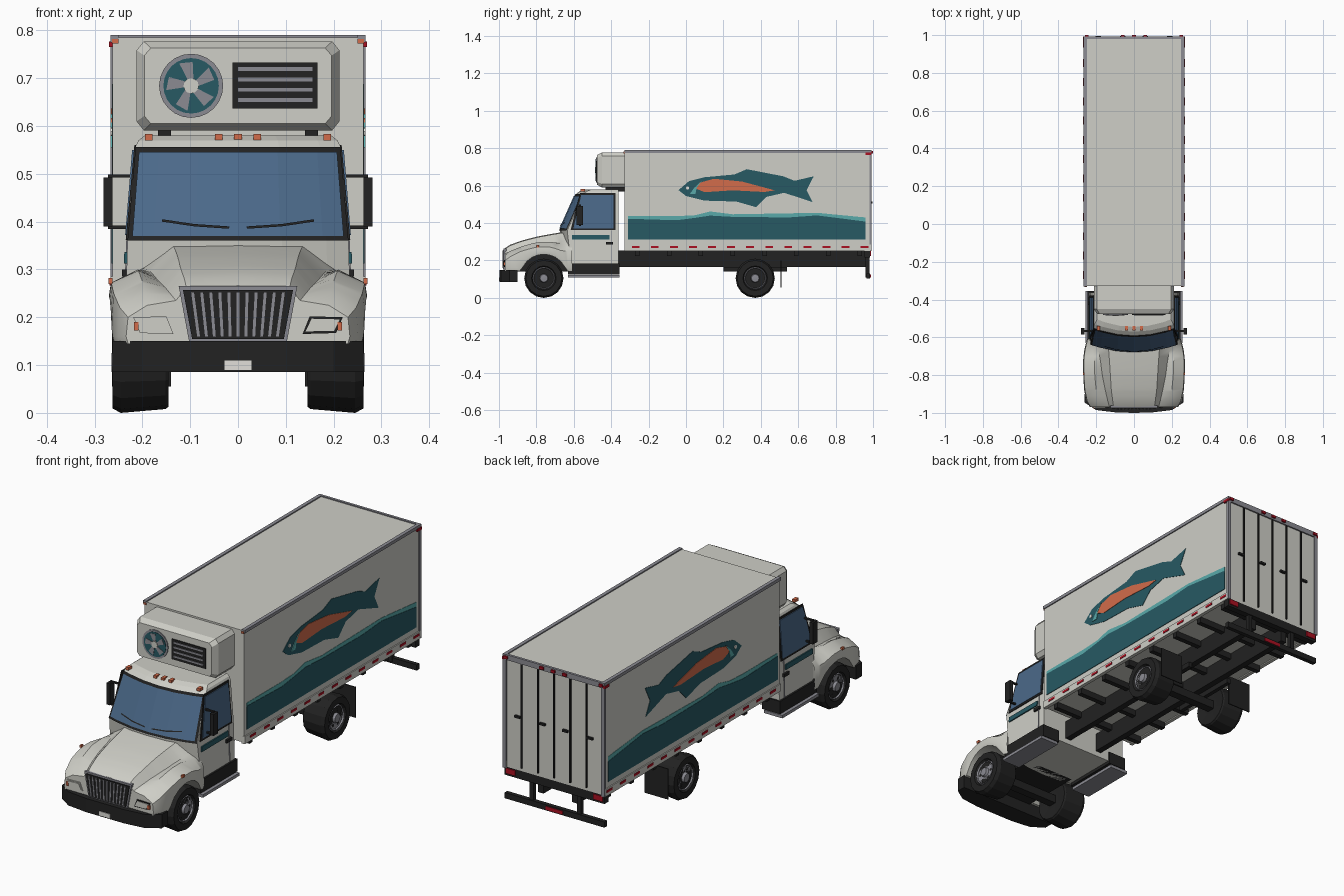
import bpy, bmesh, math
from mathutils import Vector

if "Cube" in bpy.data.objects:
    bpy.data.objects.remove(bpy.data.objects["Cube"])

def material(name, r, g, b):
    m = bpy.data.materials.new(name)
    m.use_nodes = True
    m.diffuse_color = (r, g, b, 1)
    m.node_tree.nodes["Principled BSDF"].inputs["Base Color"].default_value = (r, g, b, 1)
    return m

WHITE = material("body off white", .62, .62, .57)
BLACK = material("black", .016, .016, .016)
GREY = material("metal grey", .26, .26, .29)
TEAL = material("dark teal", .02, .1, .125)
AQUA = material("light teal", .1, .4, .4)
ORANGE = material("orange", .65, .15, .07)
RED = material("red", .4, .005, .015)
GLASS = material("blue glass", .07, .14, .25)
PLATE = material("pale plate", .75, .74, .7)

def finish(name, bm, mat, smooth=None, toward=None):
    bmesh.ops.recalc_face_normals(bm, faces=bm.faces)
    if toward:
        bm.normal_update()
        if sum((f.normal * f.calc_area() for f in bm.faces), Vector()).dot(Vector(toward)) < 0:
            bmesh.ops.reverse_faces(bm, faces=bm.faces)
    me = bpy.data.meshes.new(name)
    bm.to_mesh(me)
    bm.free()
    me.materials.append(mat)
    if smooth:
        me.shade_smooth()
        me.set_sharp_from_angle(angle=math.radians(smooth))
    ob = bpy.data.objects.new(name, me)
    bpy.context.collection.objects.link(ob)
    return ob

def loft(name, rows, mat, closed=False, caps=False, **kw):
    bm = bmesh.new()
    vs = [[bm.verts.new(p) for p in row] for row in rows]
    n = len(rows[0])
    for a, b in zip(vs, vs[1:]):
        for i in range(n if closed else n - 1):
            j = (i + 1) % n
            bm.faces.new((a[i], a[j], b[j], b[i]))
    if caps:
        bm.faces.new(vs[0])
        bm.faces.new(vs[-1])
    return finish(name, bm, mat, **kw)

def prism(name, pts, d0, d1, place, mat):
    return loft(name, [[place(u, v, d) for u, v in pts] for d in (d0, d1)], mat, True, True)

def box(name, mat, x0, x1, y0, y1, z0, z1, bevel=0):
    ob = prism(name, [(x0, y0), (x1, y0), (x1, y1), (x0, y1)], z0, z1, lambda u, v, d: (u, v, d), mat)
    if bevel:
        mod = ob.modifiers.new("bevel", "BEVEL")
        mod.width, mod.segments = bevel, 1
    return ob

def boxes(name, mat, x0, x1, *rest):
    for s, side in ((1, "left "), (-1, "right ")):
        box(side + name, mat, *sorted((s * x0, s * x1)), *rest)

def front(u, v, d):
    return (u, d, v)

def sides(name, pts, d0, d1, mat, base=lambda z: 0):
    for s, side in ((1, "left "), (-1, "right ")):
        prism(side + name, pts, d0, d1, lambda u, v, d: (s * (d + base(v)), u, v), mat)

def rect(a, b, c, d):
    return [(a, c), (b, c), (b, d), (a, d)]

def circle(r, n, cx=0, cy=0):
    return [(cx + r * math.cos(math.tau * i / n), cy + r * math.sin(math.tau * i / n)) for i in range(n)]

def lerp(table, t):
    for (a, *p), (b, *q) in zip(table, table[1:]):
        if t <= b:
            k = max(0, (t - a) / (b - a))
            return [m + (n - m) * k for m, n in zip(p, q)]
    return table[-1][1:]

# Cargo box with rails and rear frame
box("cargo_box", WHITE, -.262, .262, -.328, .985, .255, .785)
boxes("top_rail", GREY, .25, .267, -.33, .99, .775, .79)
boxes("bottom_rail", WHITE, .25, .267, -.33, .99, .25, .285)
boxes("rear_post", GREY, .25, .267, .98, .992, .25, .79)
box("rear_header", GREY, -.267, .267, .98, .992, .765, .79)
for x in (-.17, -.085, 0, .085, .17):
    box("door_rod", BLACK, x - .003, x + .003, .985, .992, .27, .765)
for x in (-.19, -.06, .06, .19):
    box("door_handle", BLACK, x - .014, x + .014, .985, .996, .505, .515)
for i in range(13):
    y = -.29 + i * .102
    sides("reflector", rect(y, y + .042, .266, .277), .266, .269, RED)

# Painted side panels: waves and fish
crest = [(-.31, .437), (-.05, .437), (.05, .442), (.13, .462), (.25, .447), (.55, .452), (.7, .455), (.96, .43)]
sides("wave_crest", [(.96, .4), (-.31, .4)] + crest, .26, .2635, AQUA)
sides("wave", [(.96, .312), (-.31, .312)] + [(y, z - .014 - .008 * (i % 2)) for i, (y, z) in enumerate(crest)], .26, .265, TEAL)
fish = [(-.04, .576), (.016, .624), (.1, .645), (.26, .66), (.325, .688), (.52, .65), (.58, .626), (.683, .65),
        (.645, .576), (.677, .512), (.525, .562), (.43, .54), (.375, .485), (.27, .515), (.1, .52), (0, .545)]
sides("fish_body", fish, .26, .264, TEAL)
sides("fish_stripe", [(.05, .585), (.07, .615), (.15, .637), (.3, .622), (.475, .575), (.42, .566), (.25, .575), (.1, .565)], .26, .266, ORANGE)
sides("fish_gill", [(.02, .555), (.045, .59), (.085, .625), (.058, .59), (.05, .555)], .26, .267, AQUA)
sides("fish_eye", circle(.009, 8, .008, .588), .26, .267, PLATE)

# Refrigeration unit with fan and vent
rows = [[(x * w, y, .684 + z * h) for x, z in ((-1, -.8), (-.93, -1), (.93, -1), (1, -.8), (1, .8), (.93, 1), (-.93, 1), (-1, .8))]
        for y, w, h in ((-.328, .212, .093), (-.45, .212, .093), (-.477, .196, .079))]
loft("cooling_unit", rows, WHITE, True, True)
boxes("unit_mount", BLACK, .14, .167, -.43, -.33, .57, .6)
fx, fz = -.098, .684
prism("fan_ring", circle(.067, 24, fx, fz), -.476, -.481, front, GREY)
prism("fan_disc", circle(.058, 24, fx, fz), -.476, -.483, front, TEAL)
for i in range(5):
    a = math.tau * i / 5 + .35
    prism("fan_blade", [(fx + r * math.cos(a + t), fz + r * math.sin(a + t))
                        for r, t in ((.014, -.4), (.05, -.1), (.053, .45), (.014, .5))], -.48, -.485, front, GREY)
prism("fan_hub", circle(.016, 12, fx, fz), -.48, -.487, front, WHITE)
prism("vent", rect(-.011, .166, .637, .733), -.476, -.481, front, BLACK)
for i in range(4):
    z = .654 + i * .0217
    prism("vent_slat", rect(0, .156, z - .004, z + .004), -.48, -.484, front, GREY)

# Cab shell: half width and front edge by height
CAB = [(.14, .238, -.65), (.36, .231, -.675), (.555, .215, -.588), (.57, .208, -.57), (.58, .195, -.545)]
SPAN = (-1, -.8, -.4, 0, .4, .8, 1)

def cab_front(u, z, d=0):
    w, y = lerp(CAB, z)
    return (u * w, y + .04 * u * u - d, z)

def cab_width(z):
    return lerp(CAB, z)[0]

rows = [[cab_front(u, z) for u in SPAN] + [(w, -.362, z), (-w, -.362, z)] for z, w, y in CAB]
loft("cab", rows, WHITE, True, True)
for name, z0, z1, k, d, mat in (("windshield_seal", .36, .556, 1, .004, BLACK), ("windshield", .37, .546, .96, .007, GLASS)):
    loft(name, [[cab_front(u * k, z, d) for u in SPAN] for z in (z0, z1)], mat, toward=(0, -1, 0))
for s in (-1, 1):
    loft("wiper", [[cab_front(s * u, z + dz, .011) for u, z in ((.08, .385), (.4, .39), (.7, .4))] for dz in (0, .005)],
         BLACK, toward=(0, -1, 0))

# Cab sides
sides("window_seal", [(-.617, .362), (-.378, .362), (-.378, .56), (-.567, .56)], 0, .004, BLACK, cab_width)
sides("side_window", [(-.602, .372), (-.388, .372), (-.388, .55), (-.56, .55)], 0, .006, GLASS, cab_width)
sides("door_stripe", rect(-.61, -.41, .312, .336), 0, .006, TEAL, cab_width)
sides("door_seam", rect(-.402, -.398, .18, .36), 0, .003, GREY, cab_width)
boxes("door_handle", BLACK, .225, .243, -.428, -.39, .285, .3)
boxes("mirror", BLACK, .262, .281, -.585, -.55, .39, .492)
for z in (.385, .492):
    boxes("mirror_arm", BLACK, .21, .272, -.572, -.562, z, z + .007)
for x in (-.187, -.04, 0, .04, .187):
    box("roof_marker", ORANGE, x - .008, x + .008, -.565, -.54, .57, .583)
boxes("corner_marker", ORANGE, .25, .263, -.333, -.327, .772, .782)
boxes("rear_side_marker", RED, .26, .27, .96, .993, .765, .777)

# Hood and fenders in one skin; lower edge follows the wheel arch
HOOD = [(-.968, .108, .262, .13, .235, .19, .225, .23, .2),
        (-.94, .112, .28, .138, .245, .195, .25, .247, .22),
        (-.88, .12, .302, .152, .262, .2, .275, .26, .25),
        (-.8, .125, .323, .168, .278, .208, .297, .265, .272),
        (-.72, .13, .338, .178, .29, .21, .3, .266, .272),
        (-.66, .135, .348, .19, .302, .22, .288, .258, .25),
        (-.61, .14, .354, .2, .31, .228, .28, .245, .25)]
rows = []
for y in (-.968, -.94, -.91, -.888, -.875, -.85, -.82, -.79, -.76, -.73, -.7, -.67, -.645, -.632, -.61):
    a, b, c, d, e, f, g, h = lerp(HOOD, y)
    low = max(.145, .105 + math.sqrt(max(0, .128 ** 2 - (y + .76) ** 2)))
    half = [(a, b), (c, d), (e, f), (g, h), (g + .004, min(low + .015, h)), (g, low), (.14, low)]
    rows.append([(-x, y, z) for x, z in reversed(half)] + [(0, y, b + .004)] + [(x, y, z) for x, z in half])
loft("hood", rows, WHITE, smooth=35, toward=(0, 0, 1))
prism("nose_panel", [(x, z) for x, y, z in rows[0]], -.968, -.955, front, WHITE)
box("engine_bay", BLACK, -.13, .13, -.95, -.6, .14, .24)
boxes("fender_marker", ORANGE, .262, .271, -.8, -.785, .27, .282)

# Grille, lamps and bumper
prism("grille_frame", [(-.102, .148), (.102, .148), (.124, .265), (-.124, .265)], -.96, -.975, front, GREY)
prism("grille", [(-.096, .155), (.096, .155), (.115, .257), (-.115, .257)], -.97, -.979, front, BLACK)
for i in range(-5, 6):
    prism("grille_bar", [(i * .0165 - .003, .16), (i * .0165 + .003, .16), (i * .019 + .003, .252), (i * .019 - .003, .252)],
          -.975, -.982, front, GREY)
LAMP = [(.135, .165), (.205, .167), (.219, .2), (.15, .202)]
for s, mat in ((-1, WHITE), (1, BLACK)):
    place = lambda u, v, d: (s * u, d, v)
    prism("lamp_frame", LAMP, -.96, -.972, place, mat)
    prism("lamp_lens", [(.177 + (x - .177) * .85, .184 + (z - .184) * .72) for x, z in LAMP], -.97, -.975, place, WHITE)
    prism("turn_lamp", rect(.208, .218, .172, .19), -.95, -.977, place, ORANGE)
bumper = [(-.262, -.9), (-.262, -.945), (-.2, -.985), (-.1, -.997), (.1, -.997), (.2, -.985), (.262, -.945), (.262, -.9)]
prism("front_bumper", bumper, .085, .15, lambda u, v, d: (u, v, d), BLACK)
prism("number_plate", rect(-.028, .028, .09, .11), -.995, -1, front, PLATE)

# Steps and chassis
boxes("step_box", BLACK, .15, .245, -.63, -.355, .125, .185)
boxes("step", GREY, .16, .257, -.63, -.355, .108, .122)
boxes("frame_rail", BLACK, .075, .105, -.92, .96, .165, .254)
for i in range(8):
    y = -.26 + i * .17
    box("cross_member", BLACK, -.25, .25, y - .012, y + .012, .225, .254)
for y in (-.76, .37):
    box("axle", BLACK, -.16, .16, y - .02, y + .02, .085, .125)
boxes("leaf_spring", BLACK, .105, .125, .2, .54, .14, .165)
boxes("mud_flap", BLACK, .14, .263, .505, .51, .055, .2)

# Wheels turned around the x axis
TYRE = [(.04, .15), (.092, .145), (.097, .152), (.105, .245), (.096, .262), (.066, .262), (.06, .252)]
RIM = [(.06, .252), (.056, .258), (.05, .246), (.024, .25), (.02, .264), (.004, .265)]
for s in (-1, 1):
    for y in (-.76, .37):
        for name, prof, mat in (("tyre", TYRE, BLACK), ("wheel_rim", RIM, GREY)):
            loft(name, [[(s * x, y + u, .105 + v) for u, v in circle(r, 16)] for r, x in prof], mat, True, True)
        for u, v in circle(.037, 6):
            prism("rim_hole", circle(.008, 6, y + u, .105 + v), .245, .2525, lambda a, b, d: (s * d, a, b), BLACK)

# Rear sill, lamps and underrun bar
box("rear_sill", BLACK, -.262, .262, .955, .985, .215, .255)
boxes("tail_lamp", RED, .205, .255, .98, .99, .225, .25)
boxes("bar_post", BLACK, .115, .135, .96, .98, .11, .22)
box("underrun_bar", BLACK, -.262, .262, .965, .985, .103, .13)
prism("bar_reflector", rect(-.045, .045, .108, .124), .984, .988, front, RED)
for x in (-.25, -.06, 0, .06, .25):
    box("rear_top_lamp", RED, x - .01, x + .01, .988, 1, .772, .784)
